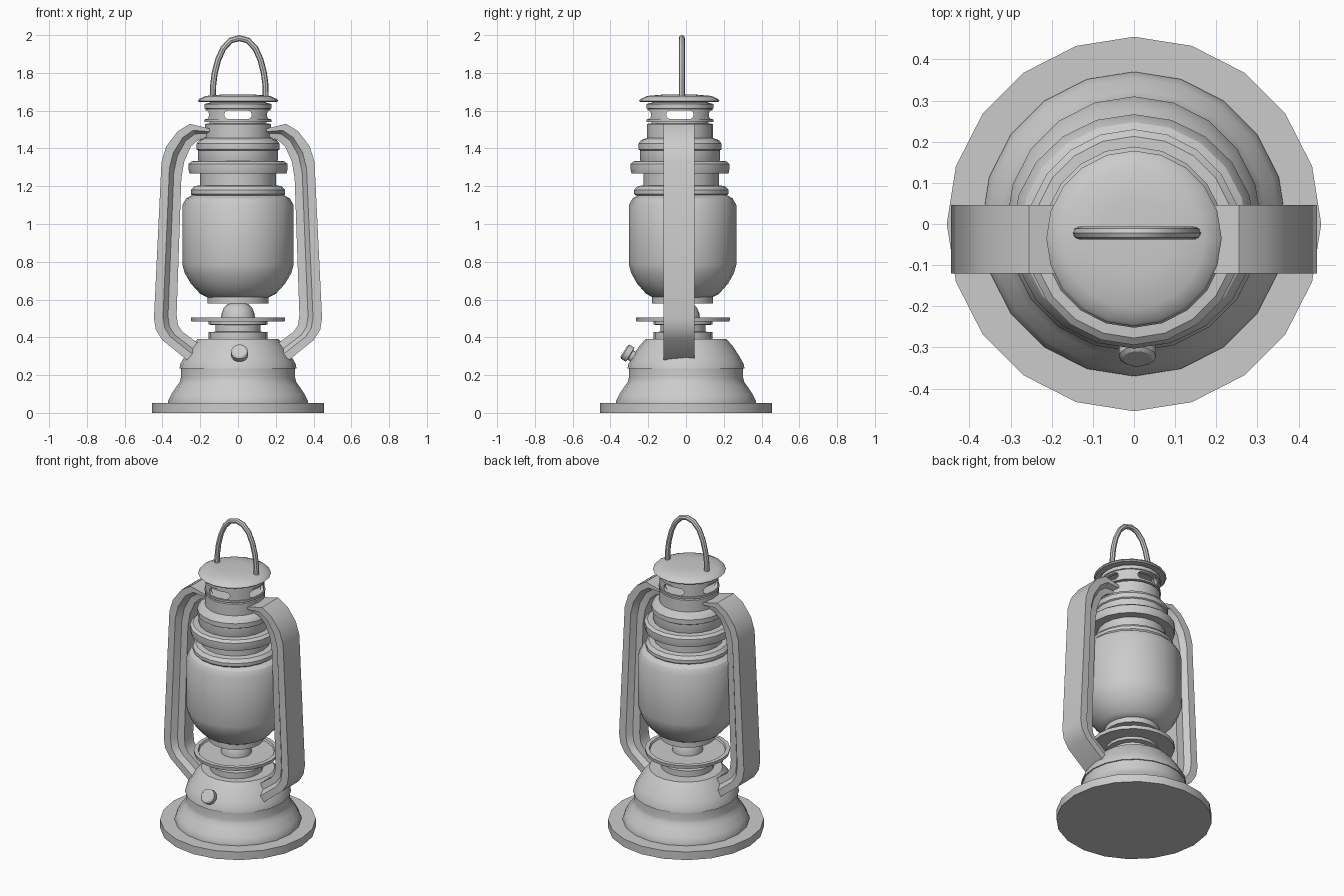
import bpy, bmesh
from math import sin, cos, pi, radians
from mathutils import Vector, Matrix

if "Cube" in bpy.data.objects:
    bpy.data.objects.remove(bpy.data.objects["Cube"])

def finish(name, bm):
    bmesh.ops.recalc_face_normals(bm, faces=bm.faces)
    me = bpy.data.meshes.new(name)
    bm.to_mesh(me)
    bm.free()
    ob = bpy.data.objects.new(name, me)
    bpy.context.collection.objects.link(ob)
    return ob

def skin(name, rings, cyclic=False):
    """Bridge rings of points; cap the ends unless cyclic."""
    bm = bmesh.new()
    vs = [[bm.verts.new(p) for p in r] for r in rings]
    n = len(vs[0])
    pairs = list(zip(vs, vs[1:])) + ([(vs[-1], vs[0])] if cyclic else [])
    for a, b in pairs:
        for i in range(n):
            j = (i + 1) % n
            bm.faces.new((a[i], a[j], b[j], b[i]))
    if not cyclic:
        bm.faces.new(vs[0])
        bm.faces.new(vs[-1])
    return finish(name, bm)

def lathe(name, profile, cy=0.0, sides=20, sy=1.0, cyclic=False):
    ang = [2 * pi * k / sides for k in range(sides)]
    return skin(name, [[(r * cos(a), cy + sy * r * sin(a), z) for a in ang]
                       for r, z in profile], cyclic)

# foot plate and fuel tank
lathe("foot_plate", [(.455, 0), (.455, .052)])
lathe("fuel_tank", [(.37, .045), (.37, .065), (.355, .095), (.325, .14), (.308, .165),
                    (.303, .185), (.303, .235), (.31, .235), (.305, .26), (.285, .295),
                    (.25, .35), (.215, .39)])

# burner: neck, gallery dish and dome
lathe("burner_neck", [(.155, .385), (.155, .428), (.12, .43), (.12, .465),
                      (.155, .467), (.155, .49)], -.016)
lathe("burner_dish", [(.13, .484), (.247, .484), (.25, .505), (.225, .506),
                      (.22, .494), (.12, .494)], -.016)
lathe("burner_dome", [(.09, .49), (.088, .525), (.075, .555), (.055, .575), (.045, .578)], -.016)

# glass globe
lathe("globe_collar", [(.162, .58), (.162, .63)], -.018)
lathe("globe", [(.16, .61), (.2, .63), (.25, .685), (.282, .74), (.295, .785), (.295, 1.1),
                (.275, 1.135), (.24, 1.155)], -.018, sy=.965)
lathe("globe_crown", [(.24, 1.15), (.25, 1.16), (.25, 1.18), (.232, 1.2), (.2, 1.205),
                      (.2, 1.275)], -.025)

# chimney: stacked collars
C = -.032
lathe("wide_collar", [(.2, 1.268), (.257, 1.268), (.262, 1.29), (.262, 1.318),
                      (.245, 1.332), (.2, 1.335)], C)
lathe("chimney", [(.205, 1.32), (.212, 1.34), (.212, 1.39), (.22, 1.395), (.22, 1.425),
                  (.205, 1.445), (.175, 1.455), (.175, 1.53), (.15, 1.532), (.15, 1.54),
                  (.178, 1.54), (.178, 1.552), (.15, 1.553)], C)

# vented band with a slot on each of its four sides
band = lathe("vent_band", [(.172, 1.545), (.172, 1.61), (.178, 1.612), (.178, 1.635),
                           (.15, 1.642), (.14, 1.665), (.125, 1.665), (.15, 1.6),
                           (.155, 1.545)], C, cyclic=True)
outline = [(s * .05 + .023 * cos(a), .023 * sin(a))
           for s, start in ((1, -pi / 2), (-1, pi / 2))
           for a in (start + pi * k / 6 for k in range(7))]
for rot in (0, pi / 2):
    cutter = skin("slot_cutter", [[(x, y, z) for x, z in outline] for y in (-.4, .4)])
    cutter.data.transform(Matrix.Translation((0, C, 1.578)) @ Matrix.Rotation(rot, 4, 'Z'))
    mod = band.modifiers.new("slot", 'BOOLEAN')
    mod.operation = 'DIFFERENCE'
    mod.solver = 'EXACT'
    mod.object = cutter
    bpy.context.view_layer.objects.active = band
    bpy.ops.object.modifier_apply(modifier=mod.name)
    bpy.data.objects.remove(cutter)

# cap
lathe("cap", [(.13, 1.652), (.205, 1.645), (.213, 1.652), (.205, 1.662),
              (.17, 1.678), (.09, 1.685)], C - .003)

# side tubes: outer and inner edge per station, section chamfered towards the inside
outer = [(.15, 1.505), (.255, 1.53), (.32, 1.49), (.38, 1.41), (.405, 1.33),
         (.445, .5), (.435, .44), (.40, .385), (.27, .28)]
inner = [(.15, 1.465), (.21, 1.445), (.25, 1.41), (.285, 1.33), (.3, 1.24),
         (.325, .52), (.318, .465), (.295, .43), (.2, .36)]
section = [(0, -.083), (.4, -.083), (.62, -.05), (1, -.045),
           (1, .045), (.62, .05), (.4, .083), (0, .083)]
for side, label in ((1, "right"), (-1, "left")):
    skin(label + "_side_tube",
         [[(side * (o[0] + (i[0] - o[0]) * t), y - .037, o[1] + (i[1] - o[1]) * t)
           for t, y in section] for o, i in zip(outer, inner)])

# carrying handle
half = [(.14, 1.67), (.138, 1.74), (.13, 1.80), (.112, 1.87), (.085, 1.93), (.045, 1.972)]
path = [Vector((-x, 0, z)) for x, z in half] + [Vector((0, 0, 1.984))] + \
       [Vector((x, 0, z)) for x, z in reversed(half)]
rings = []
for k, p in enumerate(path):
    d = (path[min(k + 1, len(path) - 1)] - path[max(k - 1, 0)]).normalized()
    n = d.cross(Vector((0, 1, 0)))
    rings.append([p + Vector((.007, -.022, 0)) + .016 * (n * cos(a) + Vector((0, 1, 0)) * sin(a))
                  for a in (2 * pi * j / 8 for j in range(8))])
skin("carry_handle", rings)

# filler cap, tilted out of the front of the tank
filler = lathe("filler_cap", [(.03, -.09), (.03, -.025), (.045, -.022), (.045, .008), (.035, .015)],
               sides=14)
filler.data.transform(Matrix.Translation((.008, -.315, .32)) @ Matrix.Rotation(radians(58), 4, 'X'))

# smooth shading with crisp edges
bpy.ops.object.select_all(action='SELECT')
bpy.ops.object.shade_smooth_by_angle(angle=radians(30))
